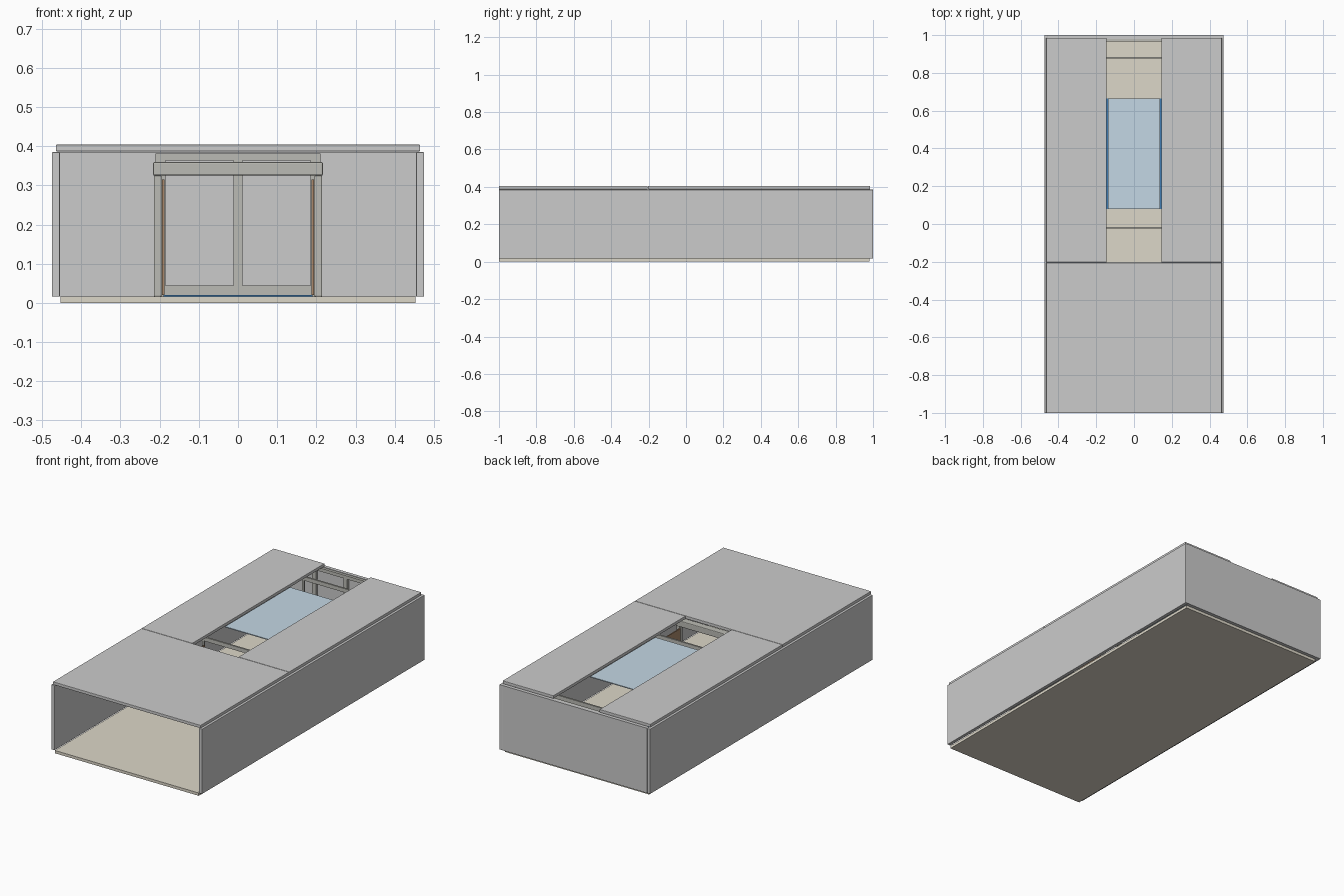
import bpy

if "Cube" in bpy.data.objects:
    bpy.data.objects.remove(bpy.data.objects["Cube"])

def material(name, rgb):
    m = bpy.data.materials.new(name)
    m.diffuse_color = (*rgb, 1)
    m.use_nodes = True
    m.node_tree.nodes["Principled BSDF"].inputs["Base Color"].default_value = m.diffuse_color
    return m

cream = material("cream", (0.72, 0.68, 0.58))
blue = material("blue_glass", (0.55, 0.68, 0.78))
deep = material("deep_blue", (0.05, 0.2, 0.45))
wood = material("wood", (0.4, 0.25, 0.15))
frame_grey = material("frame_grey", (0.5, 0.5, 0.46))

def box(name, x, y, z, mat=None, bevel=0):
    """Box from (min, max) ranges on each axis."""
    bpy.ops.mesh.primitive_cube_add(size=1, location=[(a + b) / 2 for a, b in (x, y, z)])
    o = bpy.context.object
    o.name = name
    o.scale = [b - a for a, b in (x, y, z)]
    bpy.ops.object.transform_apply(location=False, rotation=False, scale=True)
    if mat:
        o.data.materials.append(mat)
    if bevel:
        b = o.modifiers.new("bevel", 'BEVEL')
        b.width, b.segments = bevel, 2
    return o

def pair(name, x, y, z, mat=None, bevel=0):
    """Left and right copies mirrored on x."""
    box(name + "_right", x, y, z, mat, bevel)
    box(name + "_left", (-x[1], -x[0]), y, z, mat, bevel)

# Shell: floor, side walls, back wall, open front
box("floor", (-.453, .453), (-1, .98), (0, .016), cream)
pair("side_wall", (.455, .475), (-1, 1), (.016, .385), bevel=.002)
box("back_wall", (-.456, .456), (.98, 1), (.016, .385))

# Ceiling: front slab and two strips beside the skylight opening
box("ceiling_front", (-.465, .465), (-1, -.205), (.387, .404), bevel=.002)
pair("ceiling_strip", (.145, .465), (-.203, .985), (.387, .404), bevel=.002)
box("skylight_glass", (-.138, .138), (.08, .665), (.388, .393), blue)

# Blue mat under the skylight
box("floor_mat", (-.19, .19), (.08, .665), (.016, .02), deep)

# Back window frame
pair("window_side", (.185, .21), (.965, .98), (.016, .382), frame_grey)
box("window_mullion", (-.012, .012), (.965, .98), (.045, .365), frame_grey)
box("window_sill", (-.185, .185), (.965, .98), (.016, .045), frame_grey)
box("window_head", (-.185, .185), (.965, .98), (.363, .382), frame_grey)

# Portal at the edge of the opening, with open leaves
pair("portal_post", (.195, .215), (-.25, -.22), (.016, .325), frame_grey, .003)
box("portal_lintel", (-.217, .217), (-.255, -.215), (.325, .36), frame_grey, .004)
pair("open_leaf", (.188, .194), (-.22, -.03), (.02, .315), wood)

# Cross beams with slim posts under the skylight
for i, y in enumerate((-.02, .88)):
    box(f"cross_beam_{i}", (-.21, .21), (y - .005, y + .005), (.335, .357), frame_grey)
    pair(f"beam_post_{i}", (.198, .21), (y - .005, y + .005), (.016, .335), frame_grey)
